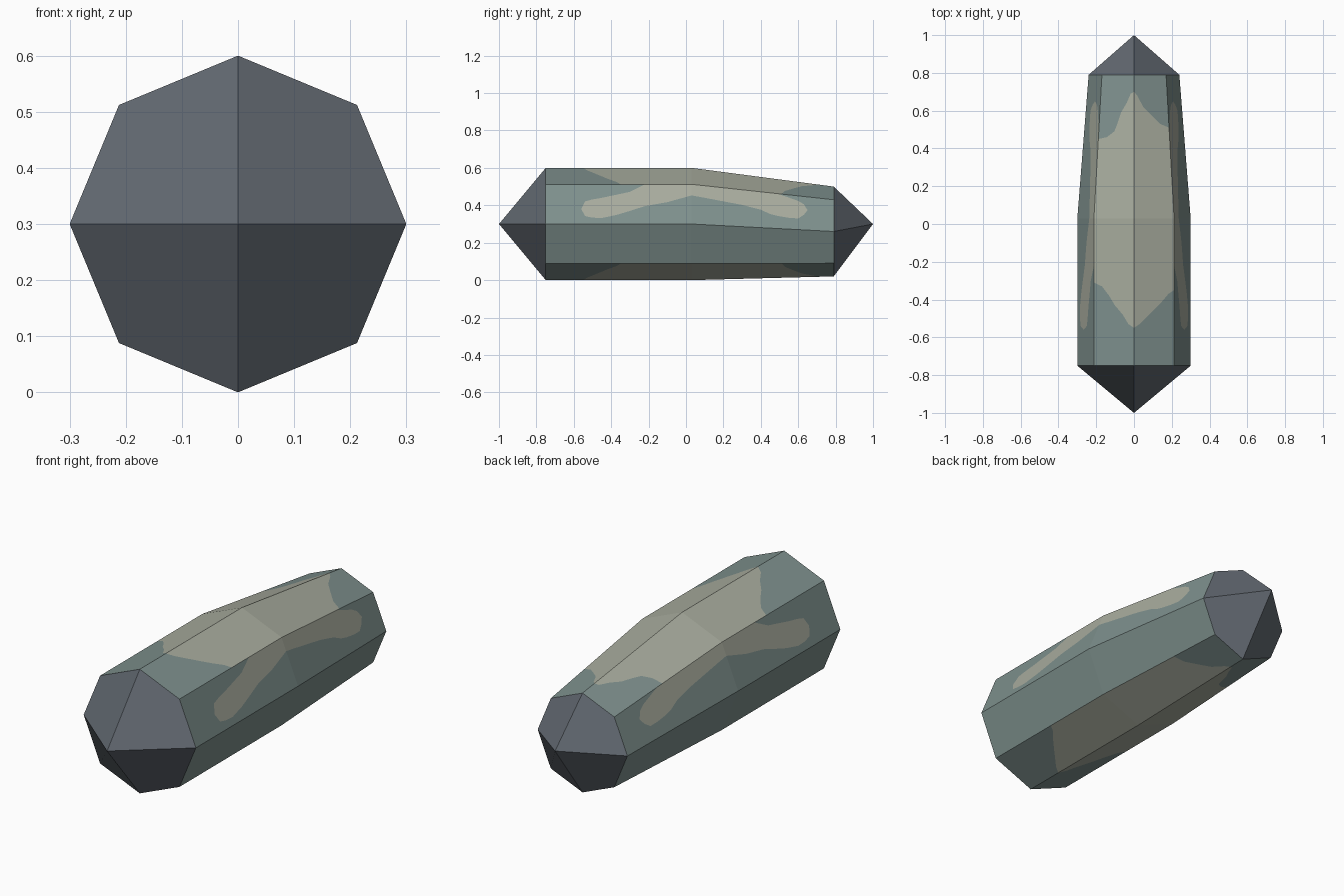
import bpy, bmesh, math
from mathutils import Vector

if "Cube" in bpy.data.objects:
    bpy.data.objects.remove(bpy.data.objects["Cube"])


def material(name, rgb):
    m = bpy.data.materials.new(name)
    lin = [(c / 255 / 12.92) if c < 11 else ((c / 255 + 0.055) / 1.055) ** 2.4 for c in rgb]
    m.diffuse_color = (*lin, 1)
    m.use_nodes = True
    m.node_tree.nodes["Principled BSDF"].inputs["Base Color"].default_value = m.diffuse_color
    return m


TEAL = material("grey teal stone", (126, 144, 141))
TAN = material("pale lichen", (168, 172, 158))
SLATE = material("dark slate", (98, 105, 113))

# Octagonal sections: y, radius, centre height
SECTIONS = [(-0.75, 0.30, 0.30), (0.03, 0.30, 0.30), (0.79, 0.24, 0.26)]

# Patch outlines as (y, inner limit, outer limit) across a panel
TOP_RIGHT = [(-0.55, 0, 0), (-0.53, 0, .14), (-0.46, 0, .47), (-0.41, 0, .7), (-0.37, 0, .86),
             (-0.35, 0, 1), (0.51, 0, 1), (0.53, 0, .75), (0.58, 0, .48), (0.62, 0, .27),
             (0.68, 0, .1), (0.70, 0, 0)]
TOP_LEFT = [(-0.55, 0, 0), (-0.53, 0, .14), (-0.48, 0, .28), (-0.43, 0, .48), (-0.38, 0, .62),
            (-0.33, 0, .8), (-0.31, 0, 1), (0.45, 0, 1), (0.46, 0, .76), (0.49, 0, .56),
            (0.53, 0, .48), (0.59, 0, .38), (0.64, 0, .22), (0.69, 0, .1), (0.70, 0, 0)]
SIDE = [(-0.56, .38, .38), (-0.54, .2, .57), (-0.50, .16, .62), (-0.45, .15, .66), (-0.37, .23, .74),
        (-0.30, .33, .81), (-0.22, .45, 1), (-0.10, .55, 1), (0.03, .72, 1), (0.10, .69, 1),
        (0.30, .59, 1), (0.40, .5, 1), (0.45, .4, 1), (0.49, .36, 1), (0.55, .33, .92),
        (0.60, .33, .85), (0.63, .45, .77), (0.65, .6, .6)]


def section(y):
    for (y0, r0, z0), (y1, r1, z1) in zip(SECTIONS, SECTIONS[1:]):
        if y <= y1:
            f = (y - y0) / (y1 - y0)
            return r0 + f * (r1 - r0), z0 + f * (z1 - z0)


def corner(y, deg):
    r, z = section(y)
    a = math.radians(deg)
    return Vector((r * math.cos(a), y, z + r * math.sin(a)))


def limits(outline, y):
    for (y0, a0, b0), (y1, a1, b1) in zip(outline, outline[1:]):
        if y0 <= y <= y1:
            f = (y - y0) / (y1 - y0)
            return a0 + f * (a1 - a0), b0 + f * (b1 - b0)
    row = outline[0] if y < outline[0][0] else outline[-1]
    return row[1], row[2]


def add_face(bm, points, index):
    pts = []
    for p in points:
        if all((p - q).length > 1e-5 for q in pts):
            pts.append(p)
    if len(pts) < 3:
        return
    f = bm.faces.new([bm.verts.new(p) for p in pts])
    f.normal_update()
    f.material_index = index
    if f.normal.dot(f.calc_center_median() - Vector((0, 0, 0.28))) < 0:
        f.normal_flip()


def finish(bm, name, mats):
    bmesh.ops.remove_doubles(bm, verts=bm.verts, dist=1e-5)
    me = bpy.data.meshes.new(name)
    bm.to_mesh(me)
    bm.free()
    for m in mats:
        me.materials.append(m)
    ob = bpy.data.objects.new(name, me)
    bpy.context.collection.objects.link(ob)


# Body: eight long panels, each split along its patch outline
PANELS = [(90, 45, TOP_RIGHT), (90, 135, TOP_LEFT), (270, 315, TOP_RIGHT), (270, 225, TOP_LEFT),
          (0, 45, SIDE), (180, 135, SIDE), (0, -45, None), (180, 225, None)]
bm = bmesh.new()
for a, b, outline in PANELS:
    ys = sorted({s[0] for s in SECTIONS} | {row[0] for row in outline or []})
    for y0, y1 in zip(ys, ys[1:]):
        cuts = [(0, *limits(outline, y), 1) if outline else (0, 1) for y in (y0, y1)]
        for k in range(len(cuts[0]) - 1):
            p = [corner(y, a).lerp(corner(y, b), c[j])
                 for y, c, j in ((y0, cuts[0], k), (y0, cuts[0], k + 1),
                                 (y1, cuts[1], k + 1), (y1, cuts[1], k))]
            add_face(bm, p, 1 if k == 1 else 0)
finish(bm, "stone_body", [TEAL, TAN])

# Pointed ends: four kite faces each
for name, y, tip in (("front_point", -0.75, -1.0), ("back_point", 0.79, 1.0)):
    bm = bmesh.new()
    for q in range(0, 360, 90):
        add_face(bm, [Vector((0, tip, 0.3))] + [corner(y, q + d) for d in (0, 45, 90)], 0)
    finish(bm, name, [SLATE])
